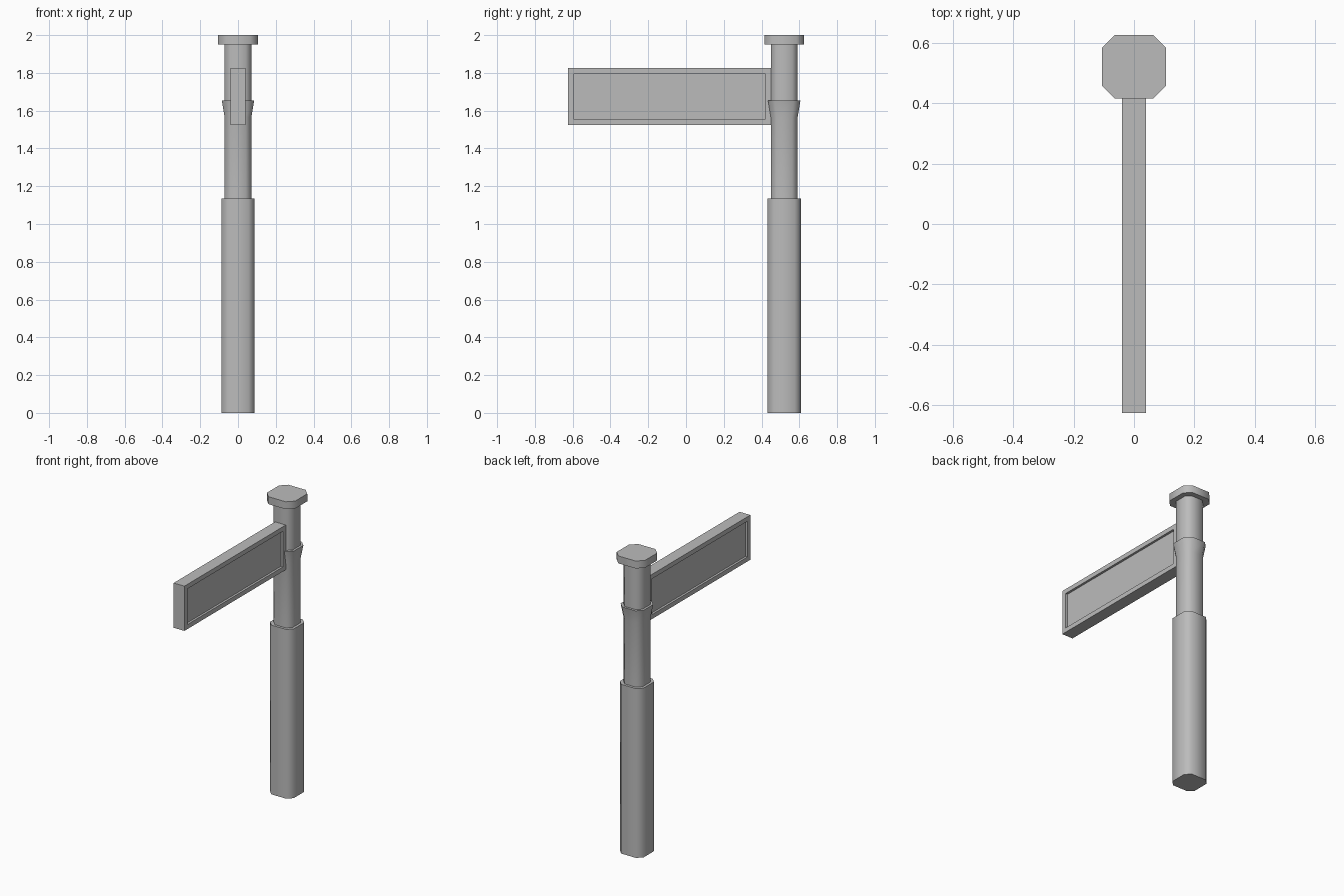
import bpy, bmesh, math

cube = bpy.data.objects.get("Cube")
if cube:
    bpy.data.objects.remove(cube, do_unlink=True)

POST_Y = 0.52

# Single painted metal colour
grey = bpy.data.materials.new("grey_metal")
grey.use_nodes = True
COLOUR = (0.5, 0.5, 0.5, 1)
grey.diffuse_color = COLOUR
grey.node_tree.nodes["Principled BSDF"].inputs["Base Color"].default_value = COLOUR


def finish(name, bm):
    bmesh.ops.recalc_face_normals(bm, faces=bm.faces)
    mesh = bpy.data.meshes.new(name)
    bm.to_mesh(mesh)
    bm.free()
    mesh.materials.append(grey)
    obj = bpy.data.objects.new(name, mesh)
    bpy.context.collection.objects.link(obj)
    bpy.ops.object.select_all(action='DESELECT')
    obj.select_set(True)
    bpy.context.view_layer.objects.active = obj
    bpy.ops.object.shade_smooth_by_angle(angle=math.radians(50))
    return obj


def octagon_loft(name, sections):
    """Stack chamfered squares given as (half width, chamfer, height)."""
    bm = bmesh.new()
    rings = []
    for half, chamfer, z in sections:
        b = half - chamfer
        outline = [(half, -b), (half, b), (b, half), (-b, half),
                   (-half, b), (-half, -b), (-b, -half), (b, -half)]
        rings.append([bm.verts.new((x, y + POST_Y, z)) for x, y in outline])
    for low, high in zip(rings, rings[1:]):
        for i in range(8):
            j = (i + 1) % 8
            bm.faces.new((low[i], low[j], high[j], high[i]))
    bm.faces.new(rings[0][::-1])
    bm.faces.new(rings[-1])
    return finish(name, bm)


# Post: thick base, slimmer shaft with a flared collar, and a cap
octagon_loft("lower_post", [(0.088, 0.033, 0), (0.088, 0.033, 1.135)])
octagon_loft("upper_post", [(0.071, 0.03, 1.12), (0.071, 0.03, 1.565),
                            (0.086, 0.036, 1.655), (0.071, 0.03, 1.655),
                            (0.071, 0.03, 1.955)])
octagon_loft("post_cap", [(0.105, 0.041, 1.95), (0.105, 0.041, 2.0)])

# Sign board with a recessed panel on both broad sides
bm = bmesh.new()
bmesh.ops.create_cube(bm, size=1)
for v in bm.verts:
    v.co.x *= 0.08
    v.co.y = v.co.y * 1.075 - 0.0875
    v.co.z = v.co.z * 0.3 + 1.675
sides = [f for f in bm.faces if abs(f.normal.x) > 0.9]
bmesh.ops.inset_individual(bm, faces=sides, thickness=0.043)
for panel in sides:
    inner = bmesh.ops.extrude_discrete_faces(bm, faces=[panel])["faces"][0]
    for v in inner.verts:
        v.co.x -= math.copysign(0.015, v.co.x)
finish("sign_board", bm)
